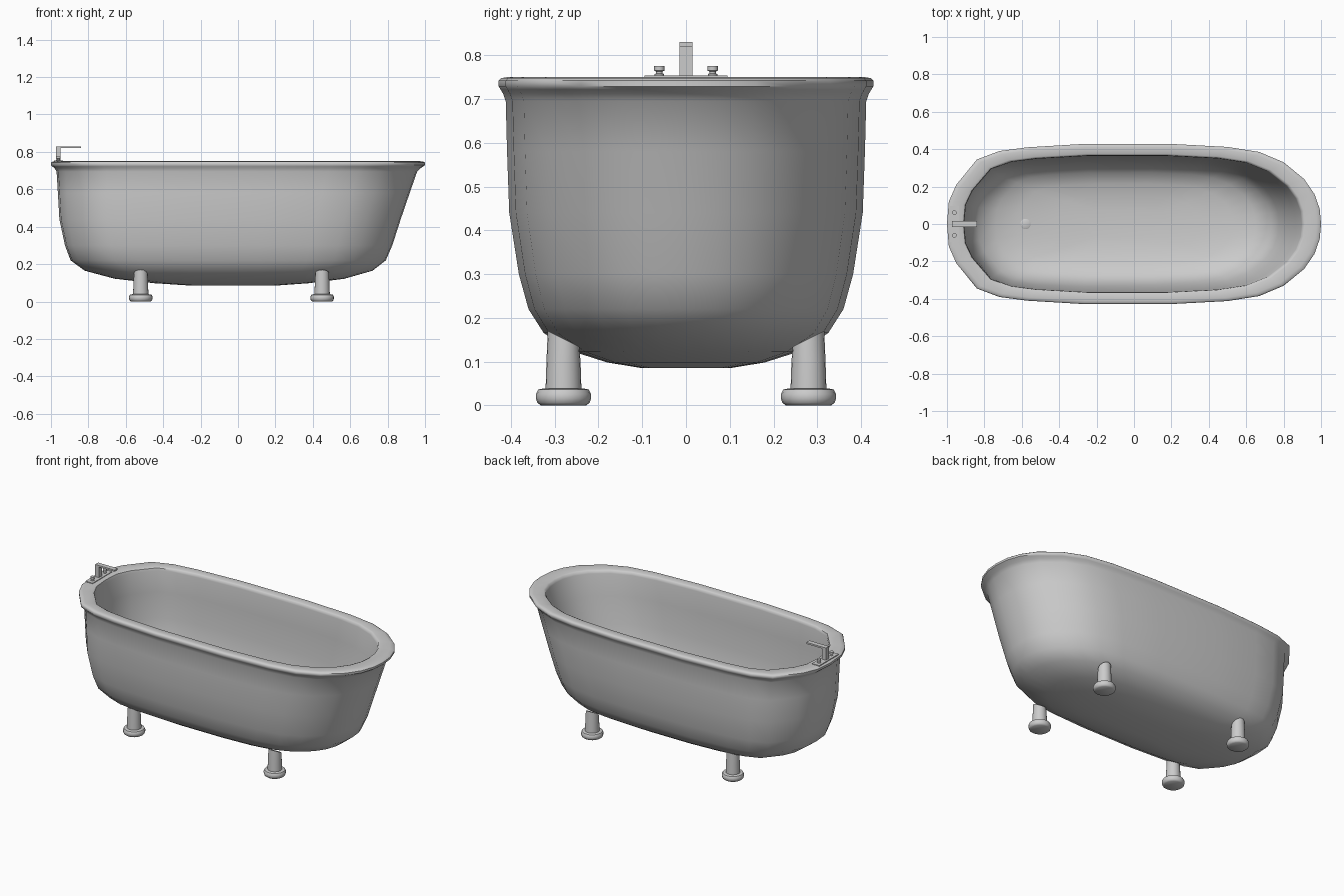
import bpy, bmesh, math

if "Cube" in bpy.data.objects:
    bpy.data.objects.remove(bpy.data.objects["Cube"])


def finish(name, bm, angle=40):
    bmesh.ops.recalc_face_normals(bm, faces=bm.faces[:])
    me = bpy.data.meshes.new(name)
    bm.to_mesh(me)
    bm.free()
    ob = bpy.data.objects.new(name, me)
    bpy.context.scene.collection.objects.link(ob)
    bpy.ops.object.select_all(action='DESELECT')
    ob.select_set(True)
    bpy.context.view_layer.objects.active = ob
    bpy.ops.object.shade_smooth_by_angle(angle=math.radians(angle))
    return ob


def loft(name, rings, angle=40):
    """Skin a stack of closed point rings and cap both ends."""
    bm = bmesh.new()
    vs = [[bm.verts.new(p) for p in r] for r in rings]
    n = len(vs[0])
    for a, b in zip(vs, vs[1:]):
        for i in range(n):
            j = (i + 1) % n
            bm.faces.new((a[i], a[j], b[j], b[i]))
    bm.faces.new(vs[0])
    bm.faces.new(vs[-1])
    return finish(name, bm, angle)


def lathe(name, x, y, profile, sides=16, tilt=0.0):
    """Round part from (radius, z) pairs; tilt slopes the last ring along y."""
    rings = []
    for k, (r, z) in enumerate(profile):
        t = tilt if k == len(profile) - 1 else 0.0
        rings.append([(x + r * math.cos(2 * math.pi * i / sides),
                       y + r * math.sin(2 * math.pi * i / sides),
                       z + t * r * math.sin(2 * math.pi * i / sides))
                      for i in range(sides)])
    return loft(name, rings)


def box(name, lo, hi):
    rings = [[(lo[0], lo[1], z), (hi[0], lo[1], z), (hi[0], hi[1], z), (lo[0], hi[1], z)]
             for z in (lo[2], hi[2])]
    return loft(name, rings, 30)


# Rim outline: tighter corners at the tap end, rounder at the sloping end
half = [(-1, 0), (-.99, .12), (-.95, .21), (-.84, .345), (-.72, .39), (-.57, .41),
        (-.27, .428), (-.03, .428), (.2, .428), (.5, .412), (.67, .385), (.8, .33),
        (.91, .24), (.965, .16), (.993, .08), (1, 0)]
outline = half + [(x, -y) for x, y in half[-2:0:-1]]


def ring(z, x0, x1, ry):
    c, rx = (x0 + x1) / 2, (x1 - x0) / 2
    return [(c + rx * u, ry * v / .428, z) for u, v in outline]


# Tub shell: outside from the bottom up, over the rolled rim, down the inside
shell = [
    (.085, -.25, .20, .10), (.098, -.45, .38, .18), (.122, -.66, .57, .255),
    (.165, -.82, .72, .325), (.22, -.895, .79, .36), (.30, -.925, .825, .382),
    (.44, -.955, .87, .404), (.58, -.963, .918, .409), (.695, -.97, .958, .412),
    (.712, -.98, .975, .418), (.722, -.993, .99, .424), (.729, -1, 1, .428),
    (.742, -1, 1, .428), (.748, -.992, .992, .422), (.75, -.975, .975, .41),
    (.75, -.925, .915, .375), (.745, -.912, .903, .367), (.73, -.908, .897, .364),
    (.60, -.905, .865, .362), (.44, -.897, .815, .356), (.30, -.875, .775, .338),
    (.22, -.835, .735, .312), (.17, -.74, .65, .275), (.142, -.62, .53, .215),
    (.128, -.42, .35, .15), (.118, -.25, .20, .09)]
loft("tub_shell", [ring(*s) for s in shell], 50)

# Four feet: round pad with a leg cut to the slope of the belly
for x, end in ((-.52, "tap_end"), (.45, "slope_end")):
    for s, side in ((-1, "front"), (1, "back")):
        lathe(f"{side}_{end}_foot_pad", x, s * .28,
              [(.052, 0), (.06, .006), (.063, .016), (.063, .026), (.058, .036), (.045, .039)], 20)
        lathe(f"{side}_{end}_leg", x, s * .28, [(.041, .036), (.039, .10), (.036, .152)],
              20, s * .5)

# Tap set on the rim
box("tap_plate", (-.985, -.095, .748), (-.935, .095, .754))
box("spout_post", (-.974, -.015, .75), (-.948, .015, .82))
box("spout_arm", (-.974, -.015, .82), (-.84, .015, .83))
for s, side in ((-1, "front"), (1, "back")):
    lathe(f"{side}_tap_knob", -.96, s * .061,
          [(.011, .75), (.011, .757), (.007, .759), (.007, .763), (.012, .765), (.012, .776)], 12)

# Drain in the floor near the tap end
lathe("drain", -.58, 0, [(.028, .125), (.028, .141), (.022, .144)], 16)
